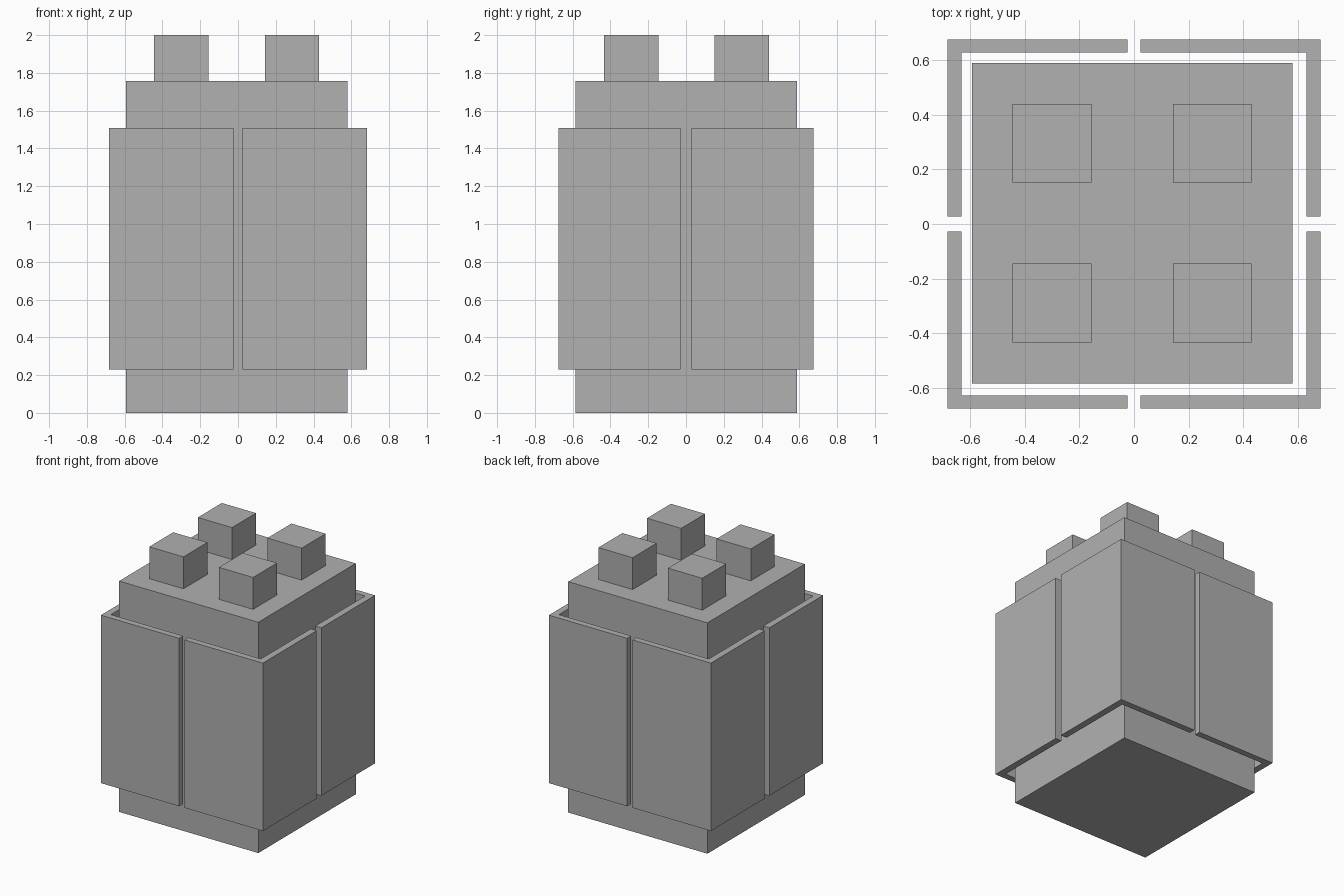
import bpy, bmesh

if "Cube" in bpy.data.objects:
    bpy.data.objects.remove(bpy.data.objects["Cube"])

Z_LOW, Z_HIGH, Z_CORE = 0.23, 1.508, 1.757

# Dark grey for every part
grey = bpy.data.materials.new("dark_grey")
grey.diffuse_color = (0.44, 0.44, 0.44, 1)
grey.use_nodes = True
grey.node_tree.nodes["Principled BSDF"].inputs["Base Color"].default_value = grey.diffuse_color


def prism(name, profile, z0, z1):
    """Extrude an xy outline from z0 to z1."""
    bm = bmesh.new()
    face = bm.faces.new([bm.verts.new((x, y, z0)) for x, y in profile])
    top = bmesh.ops.extrude_face_region(bm, geom=[face])["geom"]
    verts = [v for v in top if isinstance(v, bmesh.types.BMVert)]
    bmesh.ops.translate(bm, verts=verts, vec=(0, 0, z1 - z0))
    bmesh.ops.recalc_face_normals(bm, faces=bm.faces)
    mesh = bpy.data.meshes.new(name)
    bm.to_mesh(mesh)
    bm.free()
    mesh.materials.append(grey)
    obj = bpy.data.objects.new(name, mesh)
    bpy.context.collection.objects.link(obj)
    return obj


def square(cx, cy, half):
    return [(cx - half, cy - half), (cx + half, cy - half),
            (cx + half, cy + half), (cx - half, cy + half)]


# Central block
prism("core_block", square(-0.006, 0.002, 0.586), 0, Z_CORE)

# Four L-shaped corner panels around the block, and four pegs on top
outer_x, outer_y, wall = 0.682, 0.675, 0.051
gap_x, gap_y = 0.023, 0.028
for sx, side in ((-1, "left"), (1, "right")):
    for sy, end in ((-1, "front"), (1, "back")):
        corner = [(gap_x, outer_y), (outer_x, outer_y), (outer_x, gap_y),
                  (outer_x - wall, gap_y), (outer_x - wall, outer_y - wall + 0.003),
                  (gap_x, outer_y - wall + 0.003)]
        prism(f"corner_panel_{end}_{side}",
              [(sx * x, sy * y) for x, y in corner], Z_LOW, Z_HIGH)
        prism(f"peg_{end}_{side}",
              square(-0.007 + sx * 0.293, 0.003 + sy * 0.292, 0.144), Z_CORE, 2.0)
